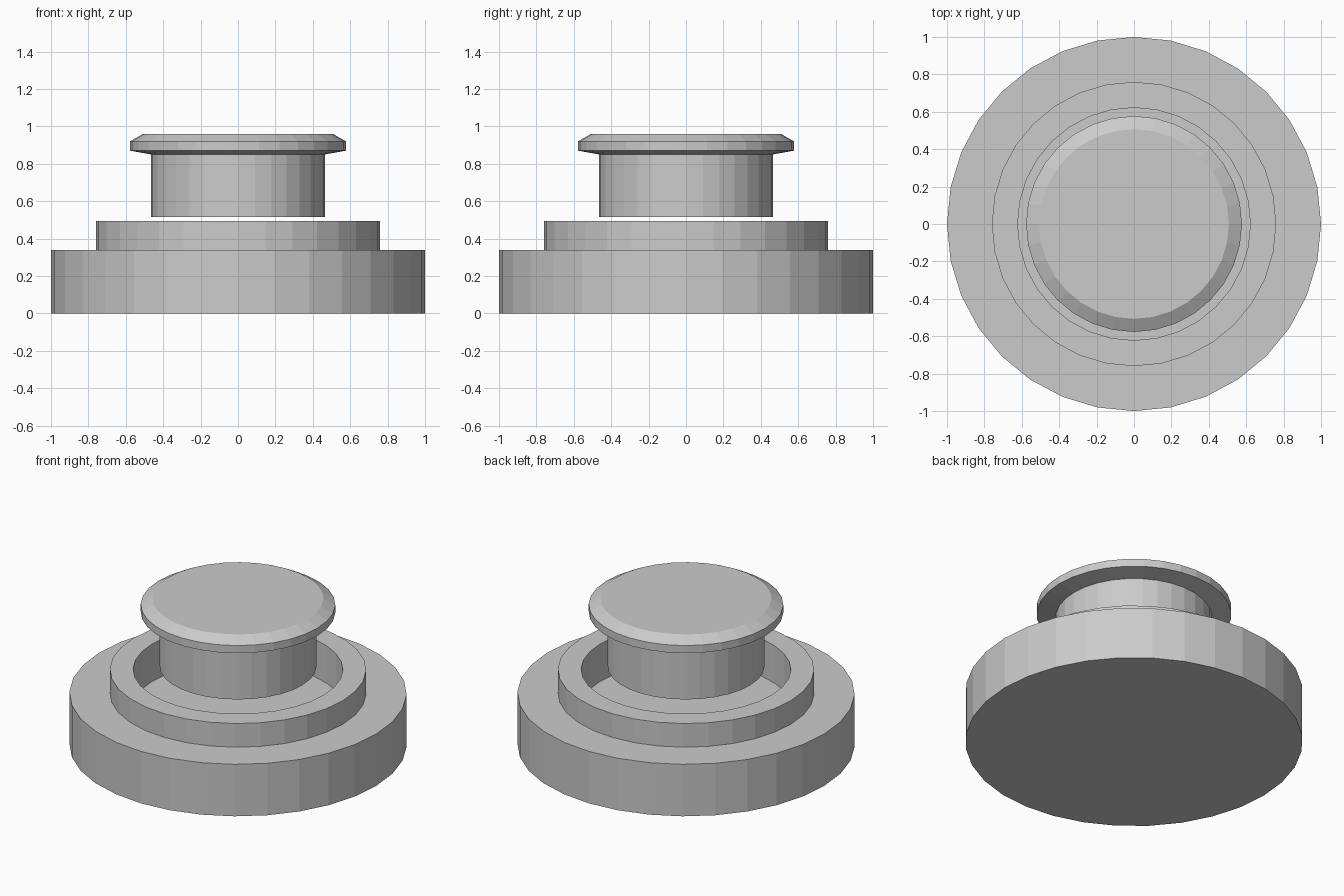
import bpy, bmesh
from math import cos, sin, tau

if "Cube" in bpy.data.objects:
    bpy.data.objects.remove(bpy.data.objects["Cube"])

SIDES = 32


def lathe(name, profile):
    """Spin an (r, z) outline, listed bottom centre to top centre, into a closed flat-faced solid."""
    bm = bmesh.new()
    rings = [[bm.verts.new((r * cos(tau * i / SIDES), r * sin(tau * i / SIDES), z))
              for i in range(SIDES)] for r, z in profile]
    for low, high in zip(rings, rings[1:]):
        for i in range(SIDES):
            j = (i + 1) % SIDES
            bm.faces.new((low[i], low[j], high[j], high[i]))
    # end caps
    bm.faces.new(rings[0][::-1])
    bm.faces.new(rings[-1])
    bmesh.ops.recalc_face_normals(bm, faces=bm.faces)
    mesh = bpy.data.meshes.new(name)
    bm.to_mesh(mesh)
    bm.free()
    obj = bpy.data.objects.new(name, mesh)
    bpy.context.collection.objects.link(obj)
    return obj


# Round base with a raised collar and a sunken well
lathe("base", [(1.0, 0), (1.0, 0.34), (0.76, 0.34), (0.76, 0.495),
               (0.622, 0.495), (0.622, 0.25)])

# Push button hovering over the well: stem, flared lip, bevelled top
lathe("push_button", [(0.465, 0.515), (0.465, 0.85), (0.577, 0.87),
                      (0.577, 0.92), (0.507, 0.96)])
